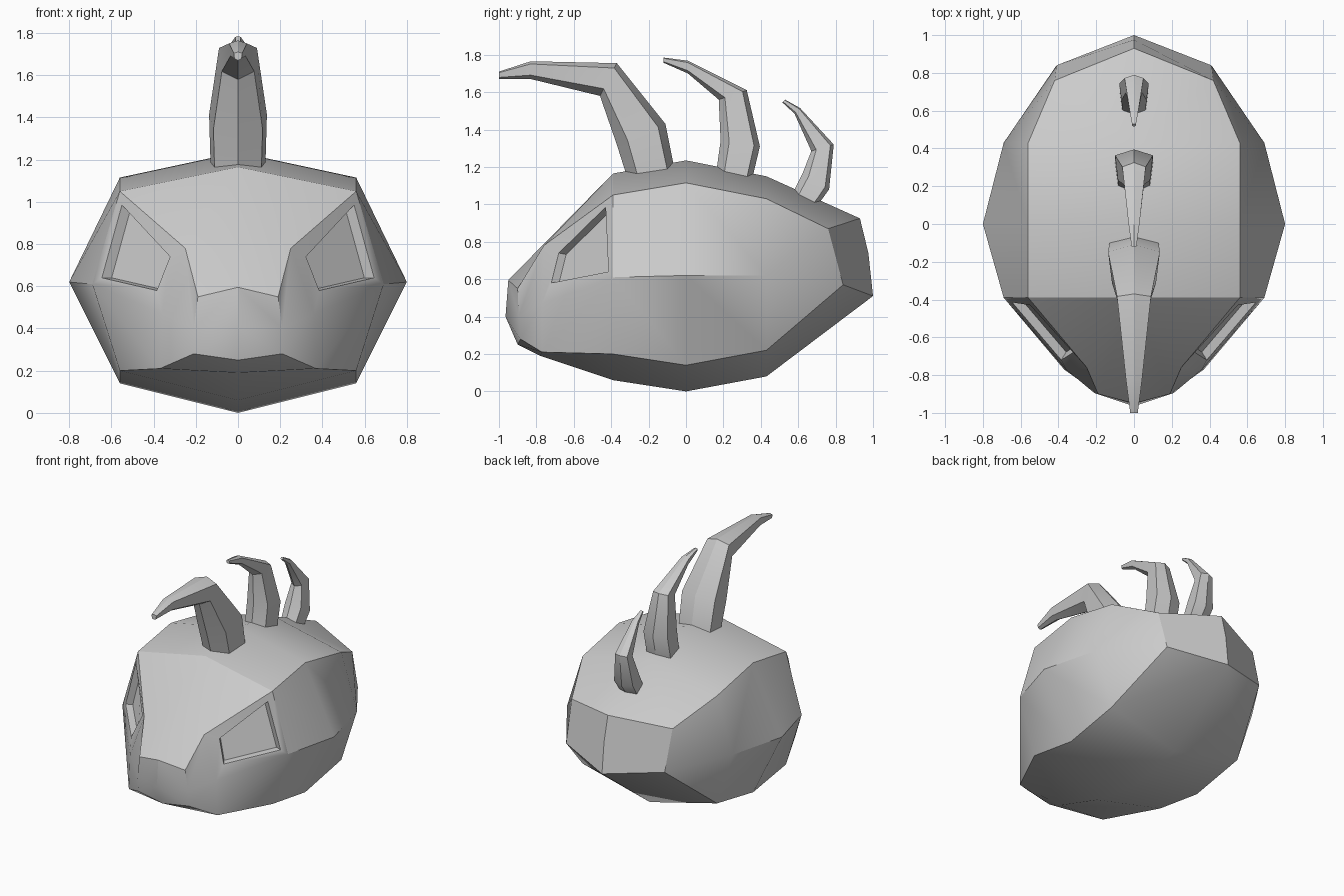
import bpy, bmesh
from mathutils import Vector

if "Cube" in bpy.data.objects:
    bpy.data.objects.remove(bpy.data.objects["Cube"])


def finish(name, bm, angle):
    bmesh.ops.recalc_face_normals(bm, faces=bm.faces[:])
    me = bpy.data.meshes.new(name)
    bm.to_mesh(me)
    bm.free()
    ob = bpy.data.objects.new(name, me)
    bpy.context.collection.objects.link(ob)
    bpy.ops.object.select_all(action='DESELECT')
    ob.select_set(True)
    bpy.context.view_layer.objects.active = ob
    bpy.ops.object.shade_smooth_by_angle(angle=angle)
    return ob


# Head: right half from three rings plus snout and back cap, mirrored
bm = bmesh.new()
V = lambda *p: bm.verts.new(p)
F = lambda *v: bm.faces.new(v)


def ring(y, top, shoulder, side, low, bottom):
    return [V(0, y, top), V(.56, y, shoulder), V(side[0], y, side[1]),
            V(.56, y, low), V(0, y, bottom)]


front = ring(-.39, 1.165, 1.05, (.69, .61), .20, .06)
mid = ring(0, 1.235, 1.115, (.80, .62), .14, 0)
rear = ring(.43, 1.15, 1.03, (.69, .62), .22, .08)
for a, b in ((front, mid), (mid, rear)):
    for i in range(4):
        F(a[i], a[i + 1], b[i + 1], b[i])

# back cap
c_top, c_mid, c_low = V(0, .93, .925), V(0, .975, .74), V(0, 1, .51)
b_up, b_low = V(.42, .76, .87), V(.41, .84, .57)
F(rear[0], rear[1], b_up, c_top)
F(rear[1], rear[2], b_up)
F(rear[2], b_low, b_up)
F(rear[2], rear[3], b_low)
F(rear[3], rear[4], c_low, b_low)
F(c_top, b_up, b_low, c_low, c_mid)

# snout
t0, m0, s0, u0 = V(0, -.95, .595), V(0, -.965, .40), V(0, -.90, .25), V(0, -.78, .19)
t1, m1, s1, u1 = V(.19, -.90, .55), V(.21, -.895, .40), V(.21, -.885, .28), V(.37, -.77, .21)
cheek, brow = V(.36, -.77, .47), V(.25, -.76, .78)
F(front[0], t0, t1, brow)
F(front[0], brow, front[1])
F(t0, m0, m1, t1)
F(m0, s0, s1, m1)
F(s0, u0, u1, s1)
F(u0, front[4], front[3], u1)
F(front[2], cheek, u1, front[3])
F(cheek, m1, s1, u1)
F(brow, t1, m1)
F(brow, m1, cheek)

# eye socket: frame around an opening, then a sunken floor
outer = [front[1], front[2], cheek, brow]
rim_co = [(.55, -.43, .985), (.645, -.415, .64), (.385, -.72, .58), (.322, -.68, .74)]
centre = sum((Vector(p) for p in rim_co), Vector()) / 4
inward = Vector((-.73, .66, -.17)) * .045
rim = [V(*p) for p in rim_co]
floor = [V(*(Vector(p).lerp(centre, .08) + inward)) for p in rim_co]
for i in range(4):
    j = (i + 1) % 4
    F(outer[i], outer[j], rim[j], rim[i])
    F(rim[i], rim[j], floor[j], floor[i])
F(*floor)

# mirror to the left half and weld the centre line
dup = bmesh.ops.duplicate(bm, geom=bm.verts[:] + bm.edges[:] + bm.faces[:])
for g in dup["geom"]:
    if isinstance(g, bmesh.types.BMVert):
        g.co.x *= -1
bmesh.ops.remove_doubles(bm, verts=bm.verts[:], dist=.0005)
finish("head", bm, .52)


# Horns: six-sided sections between a front and a back profile line
SECTION = [(0, 0), (.85, .22), (1, .85), (0, 1), (-1, .85), (-.85, .22)]


def horn(name, stations):
    bm = bmesh.new()
    rings = []
    for fy, fz, by, bz, w in stations:
        rings.append([bm.verts.new((x * w, fy + (by - fy) * t, fz + (bz - fz) * t))
                      for x, t in SECTION])
    for a, b in zip(rings, rings[1:]):
        for i in range(6):
            j = (i + 1) % 6
            bm.faces.new((a[i], a[j], b[j], b[i]))
    bm.faces.new(rings[0])
    bm.faces.new(rings[-1])
    finish(name, bm, .52)


horn("front_horn", [(-.31, 1.13, -.06, 1.18, .13), (-.37, 1.32, -.11, 1.43, .137),
                    (-.46, 1.58, -.37, 1.755, .09), (-.83, 1.67, -.83, 1.765, .042),
                    (-1.0, 1.67, -1.0, 1.71, .02)])
horn("middle_horn", [(.16, 1.16, .35, 1.12, .10), (.185, 1.34, .395, 1.31, .10),
                     (.175, 1.56, .325, 1.61, .062), (.01, 1.70, .01, 1.768, .03),
                     (-.12, 1.757, -.12, 1.785, .013)])
horn("rear_horn", [(.565, 1.05, .70, .99, .072), (.625, 1.17, .765, 1.08, .078),
                   (.67, 1.285, .79, 1.32, .05), (.58, 1.485, .61, 1.515, .024),
                   (.515, 1.545, .53, 1.56, .01)])
